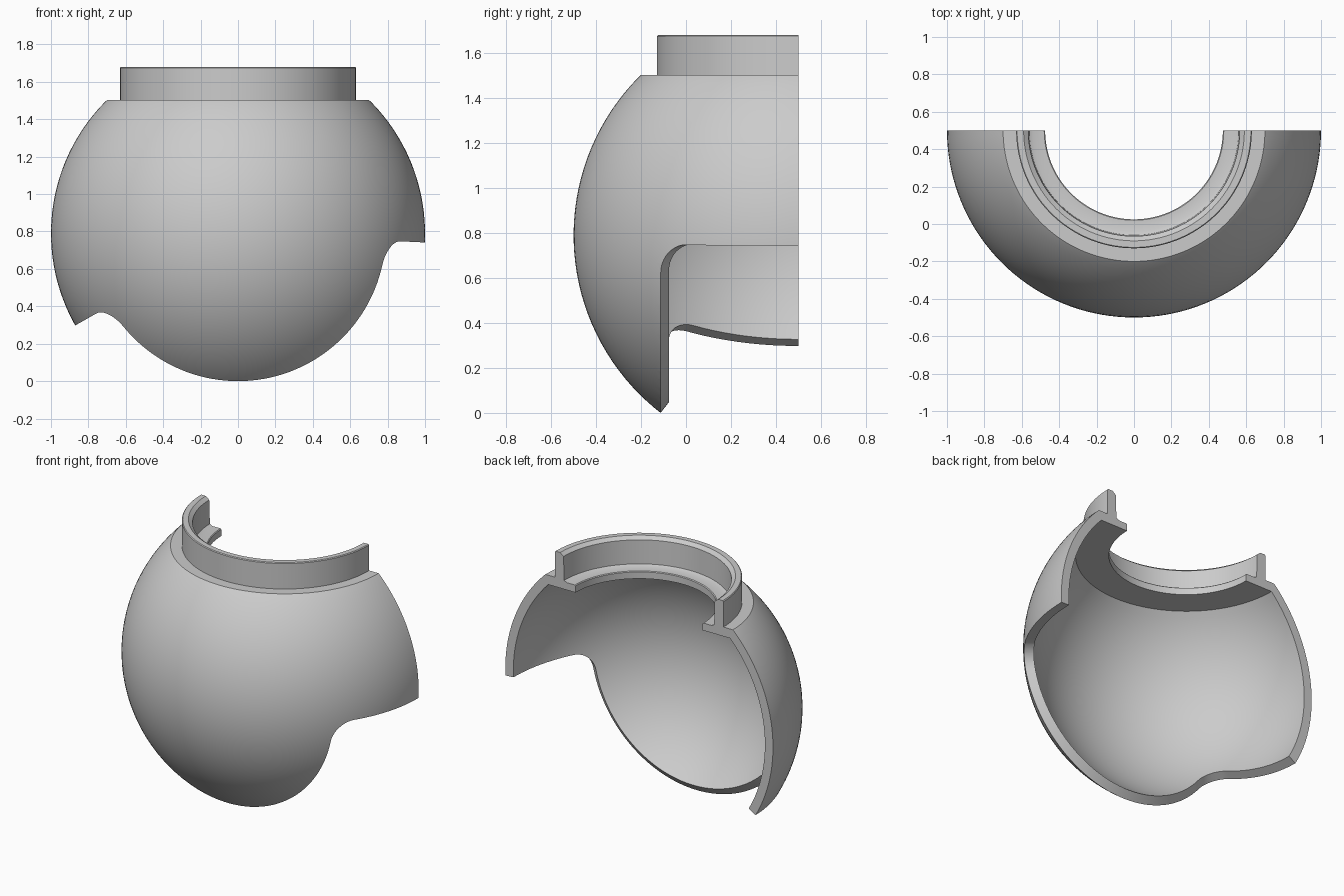
import bpy
import bmesh
from math import sin, cos, pi, radians, sqrt
from mathutils import Vector

cube = bpy.data.objects.get("Cube")
if cube:
    bpy.data.objects.remove(cube)

CENTRE = Vector((0, 0.5, 0.79))
OUTER, INNER = 1.0, 0.94
SEGMENTS = 72

grey = bpy.data.materials.new("plain_grey")
grey.use_nodes = True
colour = (0.6, 0.6, 0.6, 1)
grey.diffuse_color = colour
grey.node_tree.nodes["Principled BSDF"].inputs["Base Color"].default_value = colour


def ring_mesh(name, rows, closed=False):
    """Skin matching closed loops of points into a solid with end caps."""
    bm = bmesh.new()
    loops = [[bm.verts.new(p) for p in row] for row in rows]
    n = len(rows[0])
    for a, b in zip(loops, loops[1:]):
        for i in range(n):
            j = (i + 1) % n
            bm.faces.new((a[i], a[j], b[j], b[i]))
    bm.faces.new(loops[0])
    bm.faces.new(loops[-1])
    bmesh.ops.recalc_face_normals(bm, faces=bm.faces)
    mesh = bpy.data.meshes.new(name)
    bm.to_mesh(mesh)
    bm.free()
    obj = bpy.data.objects.new(name, mesh)
    bpy.context.collection.objects.link(obj)
    return obj


def arc(radius, z_end, steps=44):
    """Meridian from near the bottom pole up to a given height."""
    from_angle = radians(-75)
    rise = (z_end - CENTRE.z) / radius
    to_angle = pi / 2 - Vector((rise, sqrt(1 - rise * rise))).angle(Vector((1, 0)))
    angles = [from_angle + (to_angle - from_angle) * i / steps for i in range(steps + 1)]
    return [(radius * cos(a), CENTRE.z + radius * sin(a)) for a in angles]


# Half shell with neck collar and inner lip, as one turned profile
neck = [(0.70, 1.503), (0.63, 1.503), (0.63, 1.675), (0.625, 1.68),
        (0.59, 1.68), (0.565, 1.66), (0.56, 1.50), (0.54, 1.49),
        (0.48, 1.49), (0.475, 1.485), (0.475, 1.44)]
profile = arc(OUTER, 1.49) + neck + arc(INNER, 1.44)[::-1]
rows = []
for s in range(SEGMENTS + 1):
    turn = pi + pi * s / SEGMENTS
    rows.append([(r * cos(turn), CENTRE.y + r * sin(turn), z) for r, z in profile])
shell = ring_mesh("half_sphere_shell", rows)

# Lower opening: a wedge radiating from the sphere centre, with rounded corners
START, END = radians(2.8), radians(150.5)
OPENING, ROUND = radians(52.2), radians(8)
SWEEP = ROUND / sin(OPENING + ROUND / 2)
corner = [(SWEEP * (1 - cos(a)), OPENING + ROUND * (1 - sin(a)))
          for a in (pi / 2 * i / 10 for i in range(11))]
outline = [(START + d, t) for d, t in corner]
span = END - START - 2 * SWEEP
outline += [(START + SWEEP + span * i / 64, OPENING) for i in range(1, 64)]
outline += [(END - d, t) for d, t in reversed(corner)]


def ray(phi, theta, radius):
    return CENTRE + radius * Vector((sin(theta) * cos(phi), -cos(theta),
                                     -sin(theta) * sin(phi)))


BACK = radians(100)
cutter = ring_mesh("opening_cutter", [
    [ray(p, t, 0.5), ray(p, BACK, 0.5), ray(p, BACK, 1.4), ray(p, t, 1.4)]
    for p, t in outline])
cutter.hide_render = True

cut = shell.modifiers.new("opening", "BOOLEAN")
cut.operation = "DIFFERENCE"
cut.solver = "EXACT"
cut.object = cutter
bpy.ops.object.select_all(action="DESELECT")
shell.select_set(True)
bpy.context.view_layer.objects.active = shell
bpy.ops.object.modifier_apply(modifier=cut.name)
bpy.data.objects.remove(cutter)

shell.data.materials.clear()
shell.data.materials.append(grey)
bpy.ops.object.shade_smooth_by_angle(angle=radians(30))
